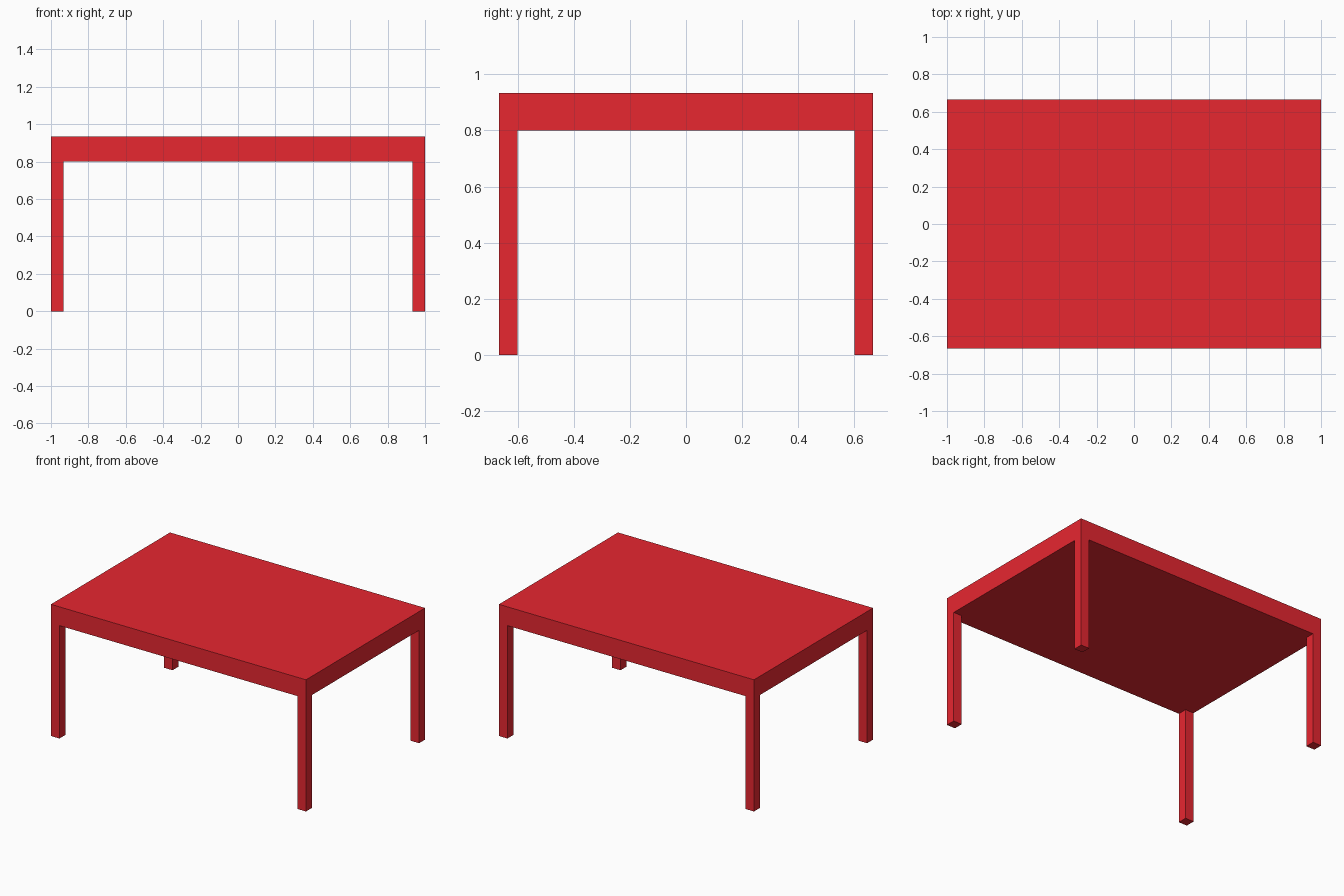
import bpy

if "Cube" in bpy.data.objects:
    bpy.data.objects.remove(bpy.data.objects["Cube"])

L, W, H = 2.0, 4 / 3, 14 / 15   # overall length, width, height
LEG, LEG_H = 1 / 15, 0.8        # leg thickness and height

red = bpy.data.materials.new("red_paint")
red.diffuse_color = (0.8, 0.02, 0.03, 1)
red.use_nodes = True
red.node_tree.nodes["Principled BSDF"].inputs["Base Color"].default_value = red.diffuse_color


def box(name, size, centre):
    bpy.ops.mesh.primitive_cube_add(size=1, location=centre)
    ob = bpy.context.object
    ob.name = name
    ob.scale = size
    bpy.ops.object.transform_apply(location=False, rotation=False, scale=True)
    ob.data.materials.append(red)
    return ob


# Thick solid table top
box("table_top", (L, W, H - LEG_H), (0, 0, (H + LEG_H) / 2))

# Four square legs flush with the corners
for side, sx in (("left", -1), ("right", 1)):
    for end, sy in (("front", -1), ("back", 1)):
        box(f"{end}_{side}_leg", (LEG, LEG, LEG_H),
            (sx * (L - LEG) / 2, sy * (W - LEG) / 2, LEG_H / 2))
